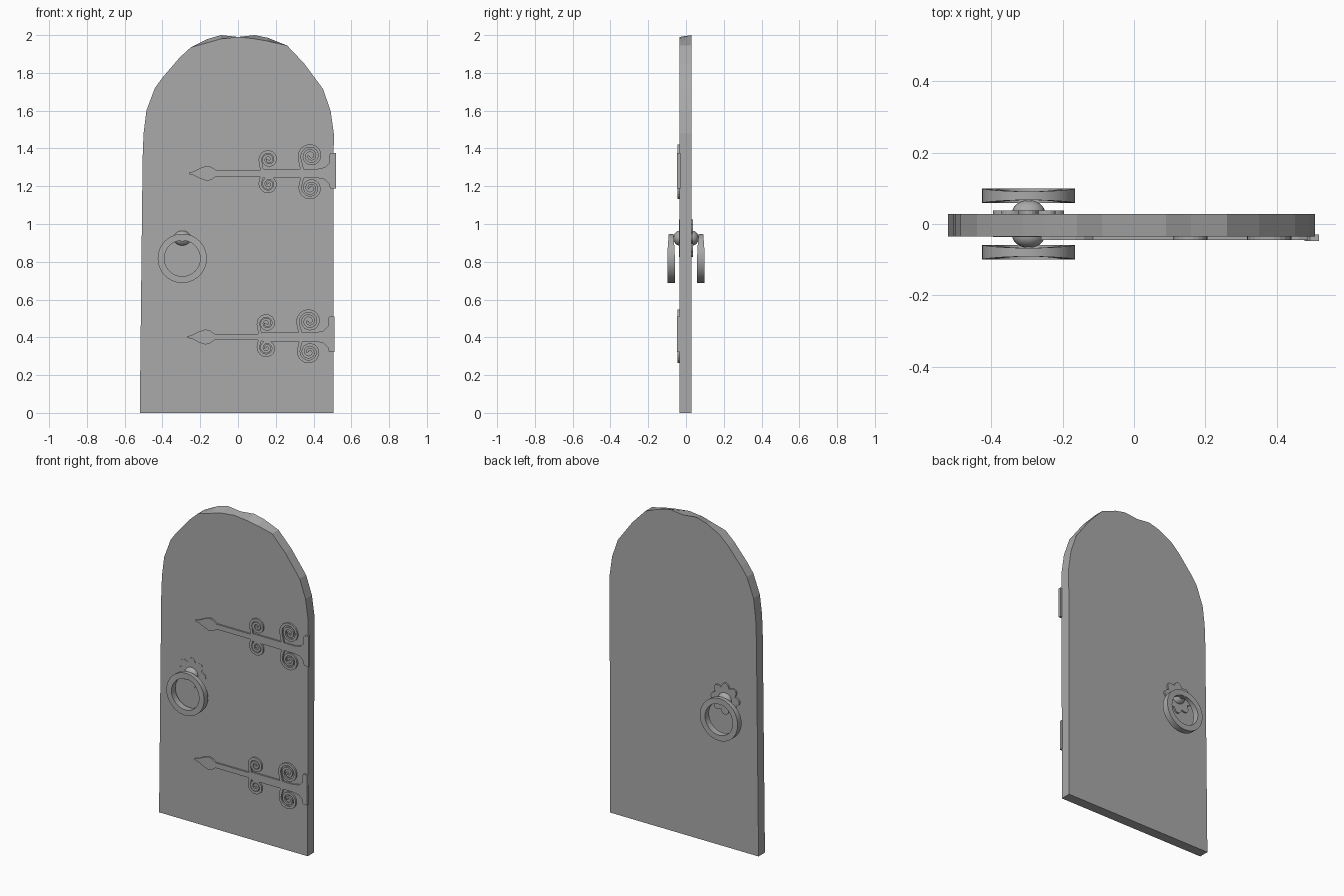
import bpy, bmesh, math
from mathutils import Vector

if "Cube" in bpy.data.objects:
    bpy.data.objects.remove(bpy.data.objects["Cube"])

GREY = (0.4, 0.4, 0.4, 1)
grey = bpy.data.materials.new("plain grey")
grey.use_nodes = True
grey.diffuse_color = GREY
grey.node_tree.nodes["Principled BSDF"].inputs["Base Color"].default_value = GREY


def finish(name, bm, smooth=False):
    """Turn a bmesh into a named object."""
    bmesh.ops.recalc_face_normals(bm, faces=bm.faces)
    mesh = bpy.data.meshes.new(name)
    bm.to_mesh(mesh)
    bm.free()
    mesh.materials.append(grey)
    obj = bpy.data.objects.new(name, mesh)
    bpy.context.collection.objects.link(obj)
    if smooth:
        bpy.ops.object.select_all(action='DESELECT')
        obj.select_set(True)
        bpy.context.view_layer.objects.active = obj
        bpy.ops.object.shade_smooth_by_angle(angle=math.radians(35))
    return obj


def loft(bm, front, back, y0, y1):
    """Solid between two matching x-z outlines."""
    a = [bm.verts.new((x, y0, z)) for x, z in front]
    b = [bm.verts.new((x, y1, z)) for x, z in back]
    n = len(a)
    for i in range(n):
        j = (i + 1) % n
        bm.faces.new((a[i], a[j], b[j], b[i]))
    bm.faces.new(a)
    bm.faces.new(b[::-1])


def ribbon(bm, path, widths, y0, y1):
    """Flat strip of varying width that follows an x-z path."""
    left, right = [], []
    for i, p in enumerate(path):
        t = (path[min(i + 1, len(path) - 1)] - path[max(i - 1, 0)]).normalized()
        n = Vector((-t.y, t.x)) * widths[i] / 2
        left.append(p + n)
        right.append(p - n)
    rows = [[bm.verts.new((q.x, y, q.y)) for q in side]
            for side, y in ((left, y0), (right, y0), (right, y1), (left, y1))]
    for i in range(len(path) - 1):
        for k in range(4):
            r, s = rows[k], rows[(k + 1) % 4]
            bm.faces.new((r[i], r[i + 1], s[i + 1], s[i]))
    for i in (0, -1):
        bm.faces.new([r[i] for r in rows])


# Door slab: hand-hewn arch, front edge worn lower than the back at the crown
back = [(-.52, 0), (-.505, 1.35), (-.5, 1.48), (-.485, 1.6), (-.44, 1.72), (-.4, 1.775),
        (-.31, 1.88), (-.25, 1.935), (-.16, 1.98), (-.09, 2), (0, 1.99), (.09, 2),
        (.16, 1.985), (.26, 1.945), (.35, 1.85), (.45, 1.715), (.49, 1.6), (.507, 1.48),
        (.505, 0)]
front = list(back)
for i, z in zip(range(8, 13), (1.96, 1.98, 1.99, 1.98, 1.968)):
    front[i] = (back[i][0], z)
bm = bmesh.new()
loft(bm, front, back, -.035, .028)
finish("door_slab", bm)


# Strap hinges
def scroll(bm, cx, cz, radius, stem_z, y0, y1):
    """Spiral curl that rises from the strap and winds inward."""
    flip = 1 if cz > stem_z else -1
    turns, steps = 2.1, 44
    path = [Vector((cx - radius * .62, stem_z)),
            Vector((cx - radius * .68, stem_z + (cz - stem_z) * .3))]
    for i in range(steps + 1):
        t = i / steps
        a = math.radians(205) - t * turns * math.tau
        r = (radius - .008) * (1 - .86 * t)
        path.append(Vector((cx + r * math.cos(a), cz + flip * r * math.sin(a))))
    widths = [.022, .018] + [.017 - .004 * i / steps for i in range(steps + 1)]
    ribbon(bm, path, widths, y0, y1)


def hinge(name, z, shift, curls):
    y0, y1 = -.045, -.03
    bm = bmesh.new()
    # pointed tip flowing into the long bar
    upper = [(-.26, .004), (-.235, .01), (-.2, .028), (-.165, .04), (-.14, .034),
             (-.115, .016), (.12, .016), (.14, .024), (.42, .024), (.46, .032),
             (.478, .05), (.488, .06)]
    outline = upper + [(x, -h) for x, h in reversed(upper)]
    outline = [(x + shift, z + h) for x, h in outline]
    loft(bm, outline, outline, y0, y1)
    # knuckle plate at the door edge
    plate = [(.485, -.085), (.492, -.094), (.518, -.094), (.518, .094), (.492, .094), (.485, .085)]
    plate = [(x + shift, z + .014 + h) for x, h in plate]
    loft(bm, plate, plate, y0 - .002, y1)
    for cx, cz, r in curls:
        scroll(bm, cx, cz, r, z, y0, y1)
    finish(name, bm)


hinge("upper_hinge", 1.268, 0, [(.162, 1.342, .054), (.385, 1.36, .07),
                                (.162, 1.212, .054), (.385, 1.19, .066)])
hinge("lower_hinge", .402, -.008, [(.152, .474, .054), (.377, .486, .07),
                                   (.152, .344, .054), (.377, .322, .066)])

# Ring handles, one on each face of the door
HX, HZ = -.295, .925


def handle(prefix, side):
    # scalloped rosette
    bm = bmesh.new()
    n, petals = 64, 8
    outline = []
    for i in range(n):
        a = math.tau * i / n
        r = .073 + .026 * abs(math.cos(a * petals / 2))
        outline.append((HX + r * math.cos(a), HZ + r * math.sin(a)))
    loft(bm, outline, outline, side * .02, .038 if side > 0 else -.037)
    finish(prefix + "_rosette", bm)

    # round boss
    bm = bmesh.new()
    bmesh.ops.create_uvsphere(bm, u_segments=24, v_segments=14, radius=1)
    bmesh.ops.scale(bm, vec=(.046, .036, .04), verts=bm.verts)
    bmesh.ops.translate(bm, vec=(HX, side * .031, HZ), verts=bm.verts)
    finish(prefix + "_boss", bm, True)

    # small staple that carries the ring
    bm = bmesh.new()
    bmesh.ops.create_cube(bm, size=1)
    bmesh.ops.scale(bm, vec=(.018, .035, .03), verts=bm.verts)
    bmesh.ops.translate(bm, vec=(HX, side * .073, HZ - .002), verts=bm.verts)
    finish(prefix + "_staple", bm)

    # square-section ring, thinner where it hangs
    bm = bmesh.new()
    steps, loops = 48, []
    for i in range(steps):
        a = math.tau * i / steps
        c, s = math.cos(a), math.sin(a)
        half = .02 - .008 * max(0, s) ** 1.5
        loops.append([bm.verts.new((HX + r * c, side * .079 + h, .818 + r * s))
                      for r, h in ((.13, -half), (.13, half), (.095, half), (.095, -half))])
    for i in range(steps):
        p, q = loops[i], loops[(i + 1) % steps]
        for k in range(4):
            bm.faces.new((p[k], p[(k + 1) % 4], q[(k + 1) % 4], q[k]))
    finish(prefix + "_ring", bm, True)


handle("front", -1)
handle("back", 1)
